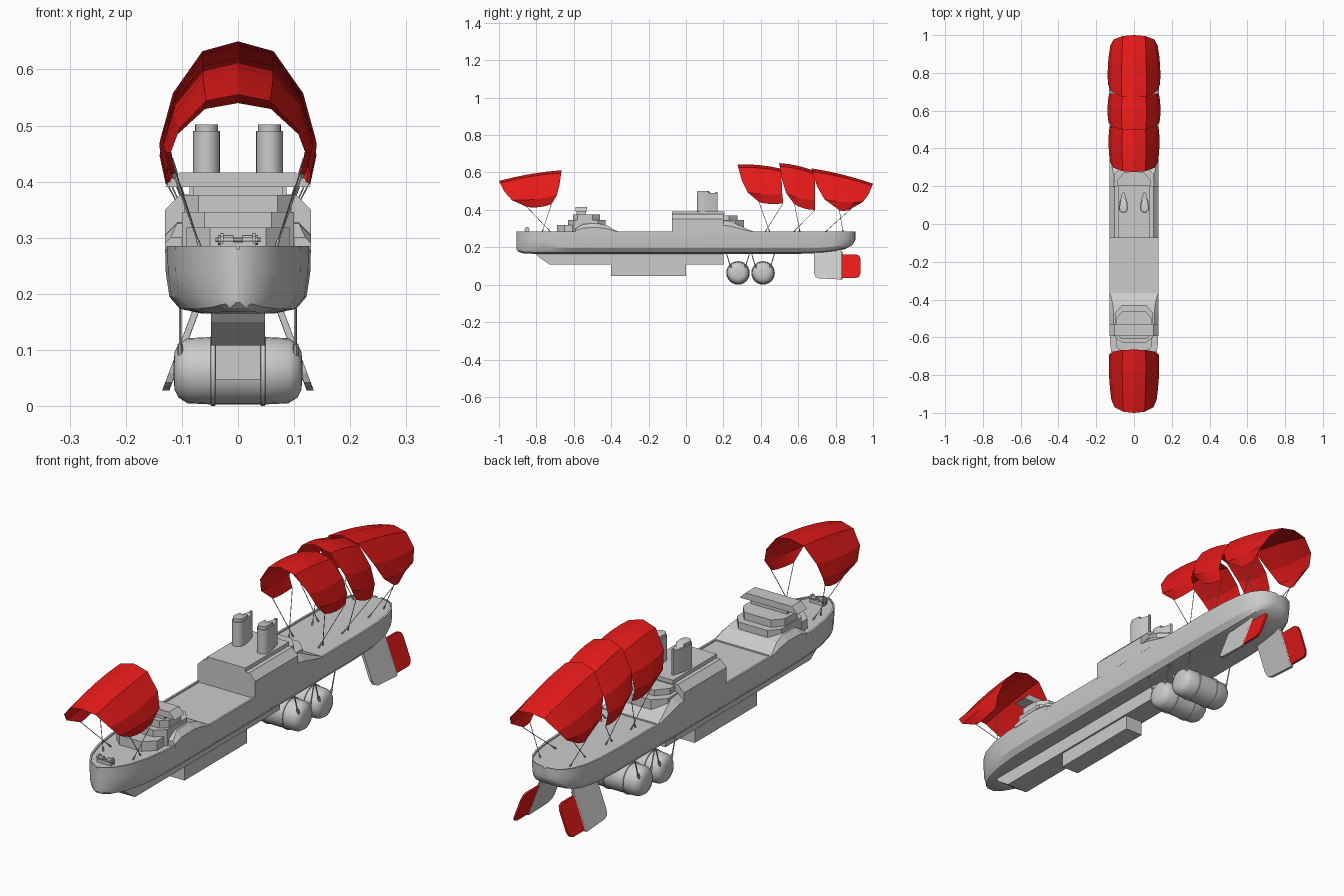
import bpy, bmesh, math
from mathutils import Vector

if "Cube" in bpy.data.objects:
    bpy.data.objects.remove(bpy.data.objects["Cube"])

red = bpy.data.materials.new("red_cloth")
red.diffuse_color = (0.8, 0.01, 0.01, 1)
red.use_nodes = True
red.node_tree.nodes["Principled BSDF"].inputs["Base Color"].default_value = red.diffuse_color


def make(name, verts, faces, mat=None, smooth=None):
    bm = bmesh.new()
    vs = [bm.verts.new(v) for v in verts]
    for f in faces:
        bm.faces.new([vs[i] for i in f])
    bmesh.ops.remove_doubles(bm, verts=bm.verts, dist=1e-5)
    bmesh.ops.recalc_face_normals(bm, faces=bm.faces)
    me = bpy.data.meshes.new(name)
    bm.to_mesh(me)
    bm.free()
    if smooth:
        me.shade_smooth()
        me.set_sharp_from_angle(angle=math.radians(smooth))
    if mat:
        me.materials.append(mat)
    ob = bpy.data.objects.new(name, me)
    bpy.context.collection.objects.link(ob)
    return ob


def loft(name, rings, caps=True, mat=None, smooth=None):
    n = len(rings[0])
    verts = [v for r in rings for v in r]
    faces = [(i * n + j, i * n + (j + 1) % n, (i + 1) * n + (j + 1) % n, (i + 1) * n + j)
             for i in range(len(rings) - 1) for j in range(n)]
    if caps:
        faces += [tuple(range(n)), tuple(range((len(rings) - 1) * n, len(rings) * n))]
    return make(name, verts, faces, mat, smooth)


def plan(name, half, z0, z1, scale_top=1):
    # half outline (x, y), front to back, mirrored and extruded upward
    pts = half + [(-x, y) for x, y in reversed(half)]
    return loft(name, [[(x, y, z0) for x, y in pts], [(x * scale_top, y, z1) for x, y in pts]])


def box(name, w, y0, y1, z0, z1):
    return plan(name, [(w, y0), (w, y1)], z0, z1)


def rod(name, a, b, r=0.0018, n=6):
    a, b = Vector(a), Vector(b)
    d = (b - a).normalized()
    u = d.orthogonal().normalized()
    v = d.cross(u)
    ring = [(u * math.cos(t) + v * math.sin(t)) * r for t in [2 * math.pi * k / n for k in range(n)]]
    return loft(name, [[a + q for q in ring], [b + q for q in ring]])


# Hull: stations of y, half width, bottom height
stations = [(-.905, .004, .185), (-.895, .028, .175), (-.87, .058, .168), (-.82, .088, .165),
            (-.74, .112, .165), (-.64, .126, .165), (-.5, .13, .165), (0, .13, .165), (.6, .13, .165),
            (.72, .126, .168), (.8, .115, .177), (.85, .098, .19), (.885, .072, .208),
            (.9, .045, .228), (.905, .015, .24)]
rings = []
for y, w, zb in stations:
    i = max(w - .008, w * .4)
    h = .285 - zb
    half = [(i, .279), (i, .285), (w, .285), (w * .99, zb + h * .6), (w * .94, zb + h * .25),
            (w * .8, zb + h * .07), (w * .5, zb)]
    rings.append([(x, y, z) for x, z in half] + [(-x, y, z) for x, z in reversed(half)])
loft("hull", rings, smooth=28)

# Keel boxes under the hull
loft("keel", [[(x, -.805, .168), (x, -.79, .15), (x, -.73, .108), (x, .2, .108), (x, .2, .168)]
              for x in (-.048, .048)])
box("lower_keel", .04, -.4, 0, .047, .11)


# Full-width deckhouses with chamfered shoulders: (y, roof height)
def house(name, prof):
    rs = []
    for y, h in prof:
        c = min(.027, (h - .278) * .45)
        half = [(.13, .278), (.13, h - c), (.13 - c, h)]
        rs.append([(x, y, z) for x, z in half] + [(-x, y, z) for x, z in reversed(half)])
    loft(name, rs)


house("midship_house", [(-.075, .377), (.2, .377)])
house("midship_house_aft_slope", [(.2, .345), (.24, .34), (.29, .315), (.33, .297), (.36, .285)])
plan("midship_aft_lower_tier", [(.105, .2), (.105, .265), (.06, .31)], .28, .346)
plan("midship_aft_upper_tier", [(.09, .2), (.09, .23), (.05, .275)], .34, .37)
box("midship_roof", .086, -.075, .205, .375, .392)
house("forward_house", [(-.59, .3), (-.55, .325), (-.47, .328), (-.42, .315), (-.39, .298), (-.365, .285)])
plan("forward_breakwater", [(.05, -.69), (.092, -.65), (.092, -.56)], .278, .318)
plan("forward_lower_tier", [(.06, -.63), (.1, -.6), (.1, -.47), (.065, -.43)], .28, .346)
plan("forward_upper_tier", [(.07, -.605), (.095, -.58), (.095, -.5), (.06, -.46)], .34, .376)
box("bridge_post", .08, -.585, -.535, .37, .395)
plan("bridge_wings", [(.13, -.592), (.13, -.53)], .39, .416, .8)

# Twin teardrop funnels with raised caps
for s in (-1, 1):
    def drop(k, z, tail):
        out = [(s * .056 + .024 * k * math.cos(t), .085 + .027 * k * math.sin(t), z)
               for t in [math.pi + math.pi * i / 10 for i in range(11)]]
        return out + [(s * .056 + .02 * k, .12, z), (s * .056 + .006, tail, z),
                      (s * .056 - .006, tail, z), (s * .056 - .02 * k, .12, z)]
    loft("funnel", [drop(1, .385, .165), drop(1, .49, .165)], smooth=30)
    loft("funnel_cap", [drop(.86, .488, .135), drop(.86, .502, .11)], smooth=30)
    rod("funnel_pipe", (s * .056, .163, .39), (s * .056, .163, .495), .006, 8)

# Bow winches
for s in (-1, 1):
    rod("winch_drum", (s * .008, -.85, .296), (s * .036, -.85, .296), .009, 10)
    rod("winch_flange", (s * .026, -.85, .296), (s * .031, -.85, .296), .013, 10)
rod("winch_axle", (-.04, -.85, .296), (.04, -.85, .296), .004, 8)
box("winch_base", .032, -.86, -.84, .278, .292)

# Slung tanks with bands, dished ends and hangers
half = [(.115, .012), (.113, .034), (.106, .048), (.09, .058), (.049, .06), (.048, .063), (.041, .063), (.04, .06)]
prof = half + [(-x, r) for x, r in reversed(half)]
for yc in (.278, .412):
    loft("tank", [[(x, yc + r * math.cos(2 * math.pi * k / 24), .063 + r * math.sin(2 * math.pi * k / 24))
                   for k in range(24)] for x, r in prof], smooth=35)
    for s in (-1, 1):
        for d in (-1, 1):
            rod("tank_hanger", (s * .103, yc + d * .035, .08), (s * .103, yc + d * .067, .185), .0025)
            rod("tank_clamp", (s * .103, yc + d * .028, .07), (s * .103, yc + d * .043, .11), .005)

# Splayed fins with red trailing flaps
fin = [(.69, .19), (.685, .17), (.685, .06), (.692, .042), (.71, .034), (.83, .028), (.83, .19)]
flap = [(.832, .036), (.91, .036), (.925, .042), (.932, .058), (.932, .14), (.926, .155), (.91, .162), (.832, .162)]
for s in (-1, 1):
    for name, pts, t, m in (("fin", fin, .006, None), ("fin_flap", flap, .0045, red)):
        loft(name, [[(s * (.075 + (.17 - z) * .38) + e * t, y, z) for y, z in pts] for e in (-1, 1)], mat=m)
    rod("fin_hinge", (s * .128, .831, .03), (s * .073, .831, .175), .006, 8)


# Arched sails: each edge is (crown y, crown z, foot y, foot z, half width)
def edge(y0, z0, y1, z1, w):
    fr = [(0, 0, 0), (.47, .04, .08), (.86, .2, .42), (1, .47, .74), (.92, 1, 1)]
    h = [Vector((w * a, y0 + (y1 - y0) * b, z0 + (z1 - z0) * c)) for a, b, c in fr]
    return [Vector((-p.x, p.y, p.z)) for p in reversed(h[1:])] + h


sails = {
    "fore_sail": ((-1, .555, -.85, .415, .12), (-.665, .612, -.72, .43, .131), (-.72, -.77)),
    "aft_sail_1": ((.275, .643, .39, .442, .127), (.51, .62, .52, .436, .13), (.45, .42)),
    "aft_sail_2": ((.498, .65, .58, .43, .135), (.69, .607, .69, .4, .132), (.61, .57)),
    "aft_sail_3": ((.67, .622, .82, .398, .138), (1, .54, .885, .408, .125), (.84, .74)),
}
for name, (f, b, feet) in sails.items():
    ef, eb = edge(*f), edge(*b)
    verts, n, m = [], len(ef), 5
    for i in range(m):
        t = i / (m - 1)
        bulge = 4 * t * (1 - t)
        for p, q in zip(ef, eb):
            v = p.lerp(q, t)
            verts.append((v.x * (1 + .05 * bulge), v.y, v.z + .008 * bulge * (1 if abs(v.x) < .1 else -1)))
    faces = [(i * n + j, i * n + j + 1, (i + 1) * n + j + 1, (i + 1) * n + j)
             for i in range(m - 1) for j in range(n - 1)]
    make(name, verts, faces, red, 12)
    # Crossed rigging lines from each sail corner to the deck
    for s in (0, -1):
        for corner, fy in ((ef[s], feet[0]), (eb[s], feet[1])):
            base = (math.copysign(.066, corner.x), fy, .278)
            rod("rigging_line", corner, base, .0014)
            rod("deck_eye", base, Vector(base).lerp(corner, .12), .003)
